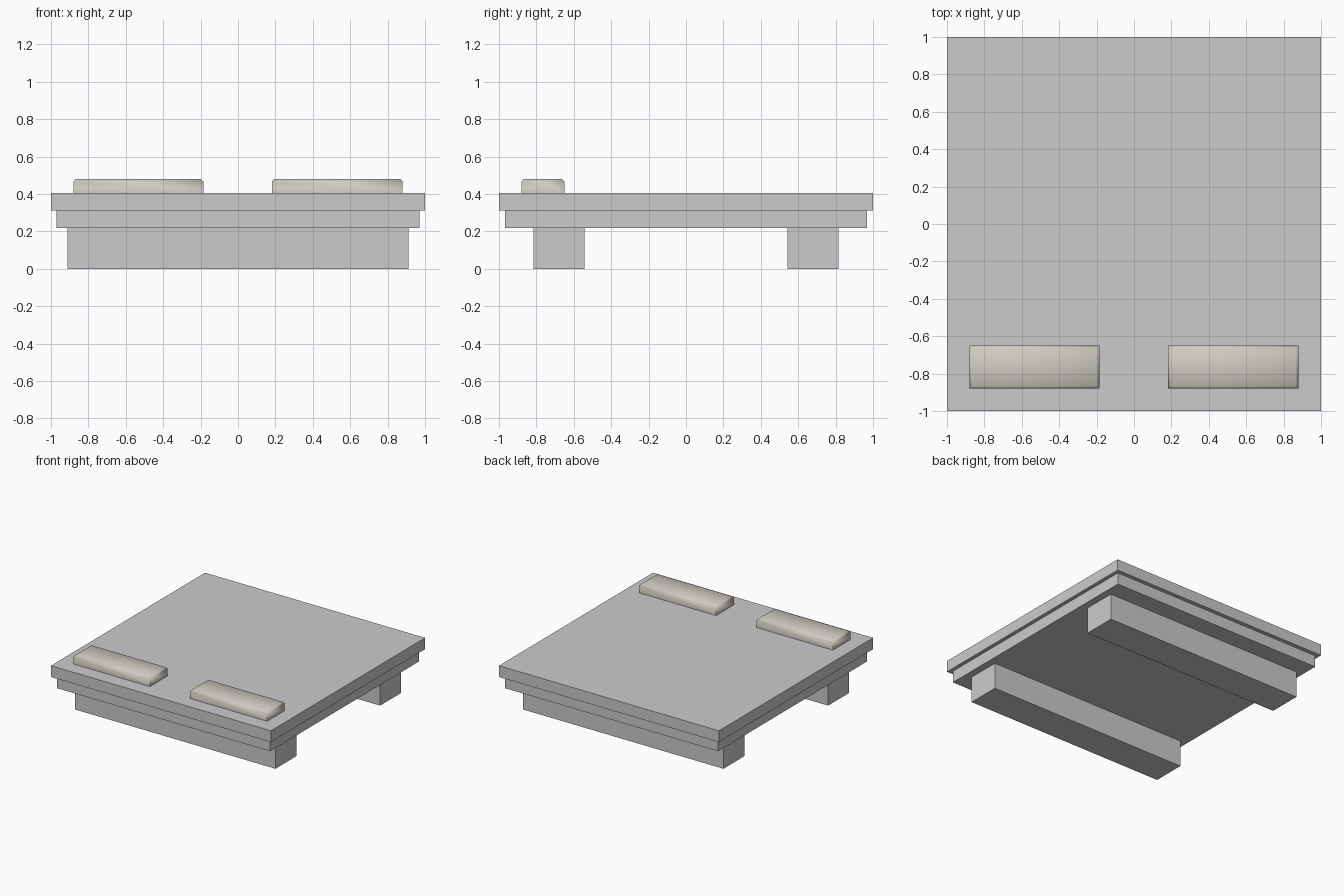
import bpy, bmesh, math

if "Cube" in bpy.data.objects:
    bpy.data.objects.remove(bpy.data.objects["Cube"])


def box(name, x, y, z, chamfer=0.0, mat=None):
    """Box from (min, max) ranges, optionally with chamfered top edges."""
    bm = bmesh.new()
    bmesh.ops.create_cube(bm, size=1)
    for v in bm.verts:
        v.co = [r[0] if c < 0 else r[1] for c, r in zip(v.co, (x, y, z))]
    if chamfer:
        top = [e for e in bm.edges if all(v.co.z > z[1] - 1e-5 for v in e.verts)]
        bmesh.ops.bevel(bm, geom=top, offset=chamfer, segments=1,
                        profile=0.5, affect='EDGES')
    bmesh.ops.recalc_face_normals(bm, faces=bm.faces)
    me = bpy.data.meshes.new(name)
    bm.to_mesh(me)
    bm.free()
    ob = bpy.data.objects.new(name, me)
    bpy.context.collection.objects.link(ob)
    if mat:
        me.materials.append(mat)
    return ob


# Stacked platform
box("mattress", (-1, 1), (-1, 1), (0.313, 0.406))
box("bed_base", (-0.97, 0.97), (-0.967, 0.967), (0.217, 0.313))

# Support beams under front and back
box("front_beam", (-0.912, 0.912), (-0.816, -0.543), (0, 0.217))
box("back_beam", (-0.912, 0.912), (0.543, 0.816), (0, 0.217))

# Pair of pillows, softly shaded across the chamfered top
beige = bpy.data.materials.new("pillow_beige")
beige.diffuse_color = (0.63, 0.61, 0.54, 1)
beige.use_nodes = True
beige.node_tree.nodes["Principled BSDF"].inputs["Base Color"].default_value = beige.diffuse_color
for side, x in (("left", (-0.88, -0.185)), ("right", (0.182, 0.88))):
    ob = box(side + "_pillow", x, (-0.88, -0.65), (0.406, 0.481), 0.014, beige)
    bpy.ops.object.select_all(action='DESELECT')
    ob.select_set(True)
    bpy.context.view_layer.objects.active = ob
    bpy.ops.object.shade_smooth_by_angle(angle=math.radians(60))
